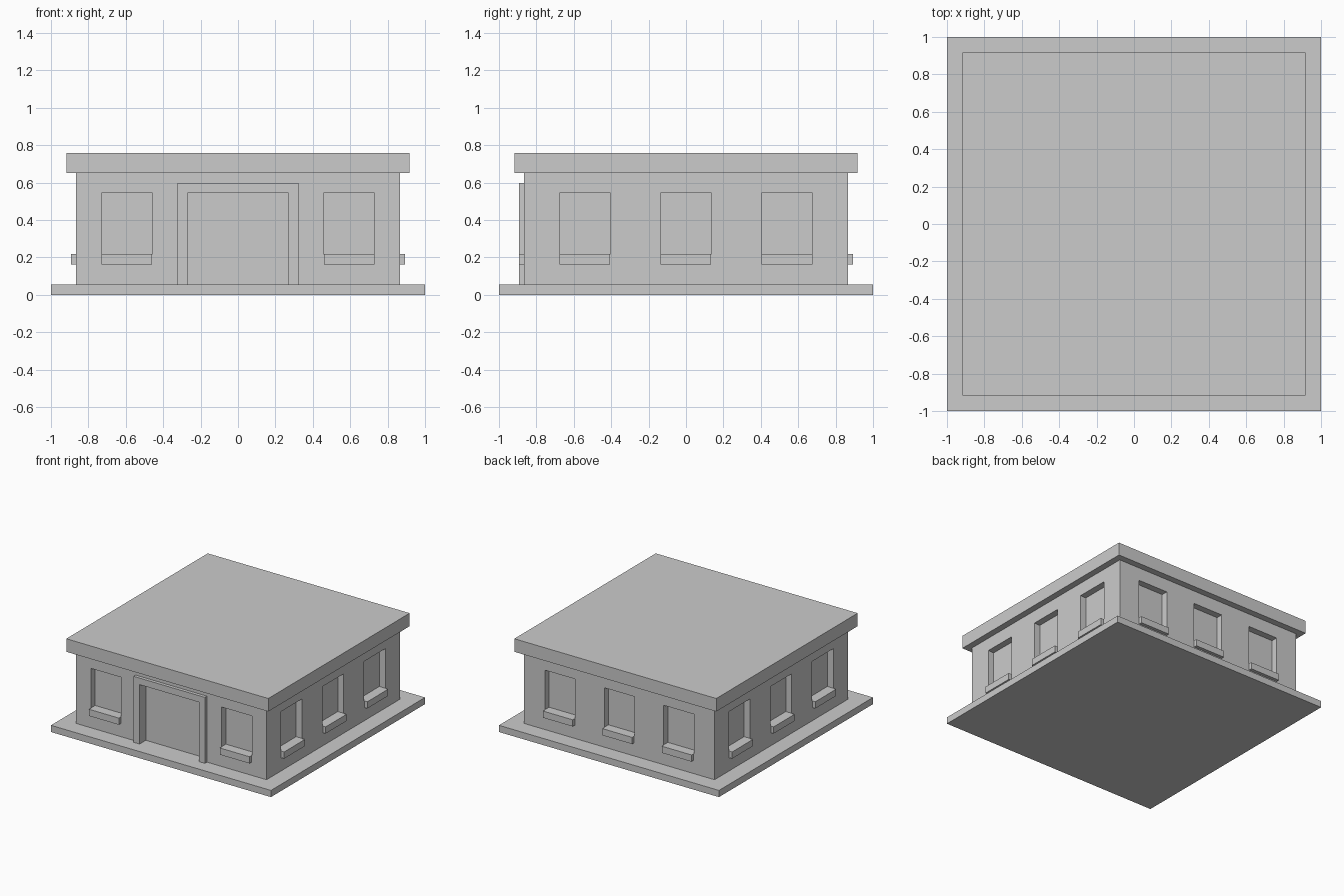
import bpy, bmesh
from mathutils import Matrix, Vector
from math import pi

if "Cube" in bpy.data.objects:
    bpy.data.objects.remove(bpy.data.objects["Cube"])

BASE_TOP, WALL_TOP, ROOF_TOP = 0.055, 0.65, 0.757
WALL, PROUD, DEPTH = 0.865, 0.892, 0.054     # wall face, trim face, recess depth
SILL_LOW, SILL_TOP, HEAD = 0.163, 0.218, 0.543


def add_box(bm, lo, hi, turn=0):
    """Box between two corners, turned about z by quarter turns."""
    lo, hi = Vector(lo), Vector(hi)
    size = hi - lo
    m = (Matrix.Rotation(turn * pi / 2, 4, 'Z')
         @ Matrix.Translation((lo + hi) / 2)
         @ Matrix.Diagonal((*size, 1)))
    bmesh.ops.create_cube(bm, size=1, matrix=m)


def make(name, boxes):
    bm = bmesh.new()
    for b in boxes:
        add_box(bm, *b)
    mesh = bpy.data.meshes.new(name)
    bm.to_mesh(mesh)
    bm.free()
    ob = bpy.data.objects.new(name, mesh)
    bpy.context.collection.objects.link(ob)
    return ob


# base slab, walls, flat roof
make("base_slab", [((-1, -1, 0), (1, 1, BASE_TOP))])
walls = make("walls", [((-WALL, -WALL, BASE_TOP), (WALL, WALL, WALL_TOP))])
make("roof_slab", [((-0.918, -0.918, WALL_TOP), (0.918, 0.918, ROOF_TOP))])

# window recesses and sills: two in front, three on each other side
cuts = [((-0.27, -1, 0), (0.27, -WALL + DEPTH, HEAD))]
names = ["front", "right", "back", "left"]
for turn, side in enumerate(names):
    sills = []
    for x in ((-0.594, 0.594) if turn == 0 else (-0.54, 0, 0.54)):
        cuts.append(((x - 0.137, -1, SILL_TOP), (x + 0.137, -WALL + DEPTH, HEAD), turn))
        sills.append(((x - 0.135, -PROUD, SILL_LOW), (x + 0.135, -WALL, SILL_TOP), turn))
    make(side + "_window_sills", sills)

cutter = make("opening_cutter", cuts)
cutter.hide_render = True
mod = walls.modifiers.new("openings", 'BOOLEAN')
mod.operation, mod.solver, mod.object = 'DIFFERENCE', 'EXACT', cutter
bpy.context.view_layer.objects.active = walls
bpy.ops.object.modifier_apply(modifier=mod.name)
bpy.data.objects.remove(cutter)

# raised door surround, one arch-shaped profile extruded outwards
profile = [(-0.324, BASE_TOP), (-0.324, 0.597), (0.324, 0.597), (0.324, BASE_TOP),
           (0.27, BASE_TOP), (0.27, HEAD), (-0.27, HEAD), (-0.27, BASE_TOP)]
bm = bmesh.new()
face = bm.faces.new([bm.verts.new((x, -WALL, z)) for x, z in profile])
ext = bmesh.ops.extrude_face_region(bm, geom=[face])
moved = [v for v in ext["geom"] if isinstance(v, bmesh.types.BMVert)]
bmesh.ops.translate(bm, verts=moved, vec=(0, WALL - PROUD, 0))
bmesh.ops.recalc_face_normals(bm, faces=bm.faces)
mesh = bpy.data.meshes.new("door_surround")
bm.to_mesh(mesh)
bm.free()
bpy.context.collection.objects.link(bpy.data.objects.new("door_surround", mesh))
